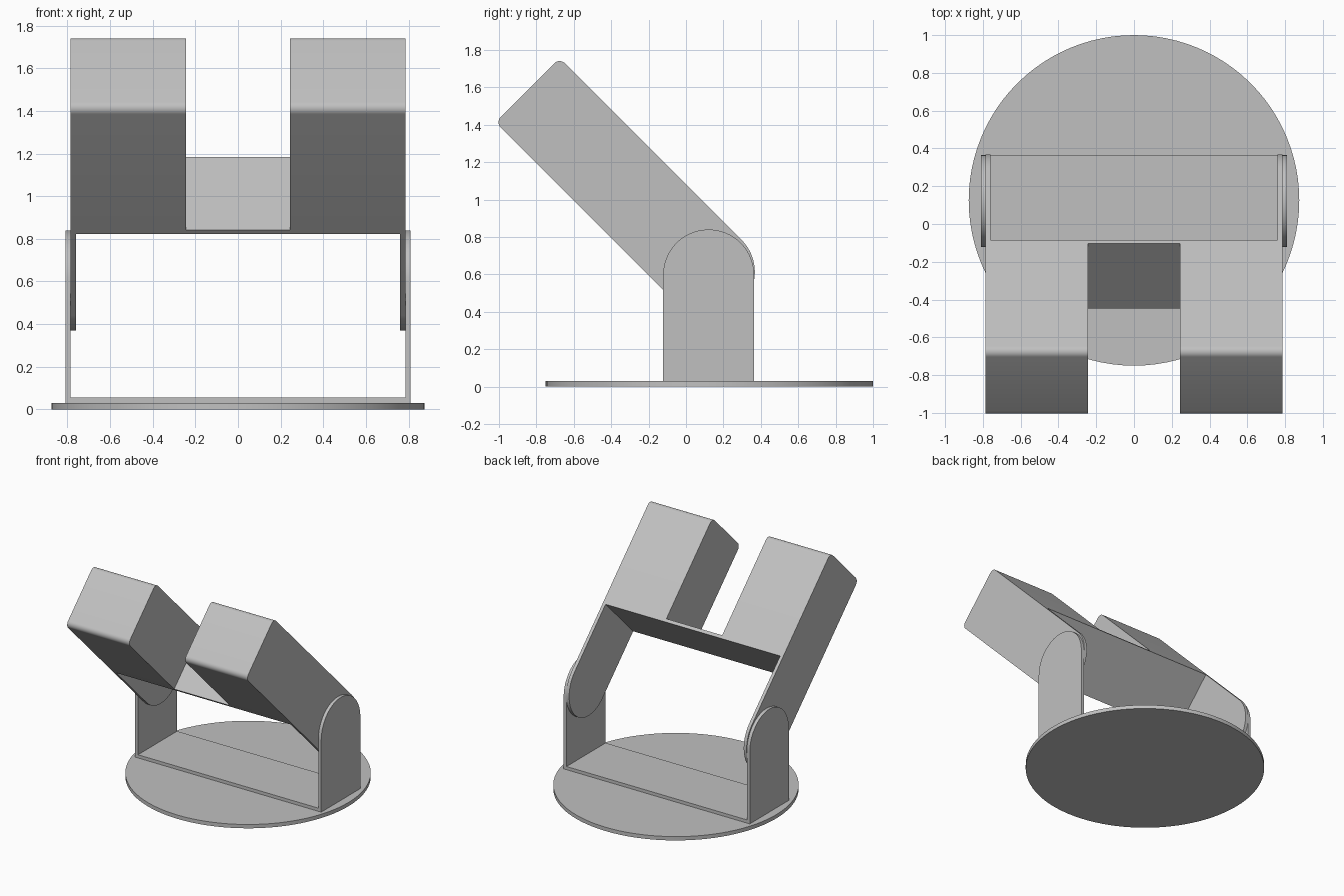
import bpy, bmesh, math
from mathutils import Vector

cube = bpy.data.objects.get("Cube")
if cube:
    bpy.data.objects.remove(cube, do_unlink=True)

# One plain grey for everything
grey = bpy.data.materials.new("matte grey")
grey.use_nodes = True
colour = (0.53, 0.53, 0.53, 1)
grey.diffuse_color = colour
grey.node_tree.nodes["Principled BSDF"].inputs["Base Color"].default_value = colour

T = 0.025           # sheet thickness
R = 0.243           # half width of arm and bracket
INNER = 0.785       # half width of the arm, inside the bracket
SLOT = 0.243        # half width of the gap between the prongs
PIVOT = Vector((0.125, 0.613))
ALONG = Vector((-1, 1)).normalized()
ACROSS = Vector((1, 1)).normalized()


def arc(cx, cy, r, start, end, n):
    """Points on an arc, angles in degrees."""
    angles = [math.radians(start + (end - start) * i / n) for i in range(n + 1)]
    return [(cx + r * math.cos(a), cy + r * math.sin(a)) for a in angles]


def tilted(points):
    """Arm coordinates (along, across) to (y, z)."""
    return [tuple(PIVOT + ALONG * u + ACROSS * v) for u, v in points]


def extrude(name, profile, x0, x1):
    """Extrude a (y, z) profile from x0 to x1."""
    bm = bmesh.new()
    face = bm.faces.new([bm.verts.new((x0, y, z)) for y, z in profile])
    result = bmesh.ops.extrude_face_region(bm, geom=[face])
    moved = [g for g in result["geom"] if isinstance(g, bmesh.types.BMVert)]
    bmesh.ops.translate(bm, verts=moved, vec=(x1 - x0, 0, 0))
    bmesh.ops.recalc_face_normals(bm, faces=bm.faces)
    mesh = bpy.data.meshes.new(name)
    bm.to_mesh(mesh)
    bm.free()
    obj = bpy.data.objects.new(name, mesh)
    bpy.context.collection.objects.link(obj)
    finish(obj)


def finish(obj):
    obj.data.materials.append(grey)
    bpy.ops.object.select_all(action="DESELECT")
    obj.select_set(True)
    bpy.context.view_layer.objects.active = obj
    bpy.ops.object.shade_smooth_by_angle(angle=math.radians(30))


# Round base plate
bpy.ops.mesh.primitive_cylinder_add(vertices=96, radius=0.875, depth=0.03,
                                    location=(0, 0.125, 0.015))
base = bpy.context.object
base.name = "base_plate"
finish(base)

# Bracket profile: straight cheek with a round top
by, bz, floor = 0.121, 0.597, 0.03
cheek = [(by - R, floor), (by + R, floor)] + arc(by, bz, R, 0, 180, 40)
extrude("bracket_floor", [(by - R, floor), (by + R, floor),
                          (by + R, floor + T), (by - R, floor + T)], -INNER, INNER)

# Arm profiles: ear around the pivot, prong with rounded far corners
cut, end, fillet = 0.54, 1.375, 0.04
ear = tilted([(cut, -R), (cut, R)] + arc(0, 0, R, 90, 270, 40))
prong = tilted([(cut, R), (cut, -R)]
               + arc(end - fillet, fillet - R, fillet, -90, 0, 8)
               + arc(end - fillet, R - fillet, fillet, 0, 90, 8))
web = tilted([(cut, -R), (cut + T, -R), (cut + T, R), (cut, R)])

for side, s in (("left", 1), ("right", -1)):
    extrude(side + "_bracket_cheek", cheek, s * INNER, s * (INNER + T))
    extrude(side + "_arm_ear", ear, s * (INNER - T), s * INNER)
    extrude(side + "_arm_prong", prong, s * SLOT, s * INNER)
extrude("arm_web", web, -SLOT, SLOT)
